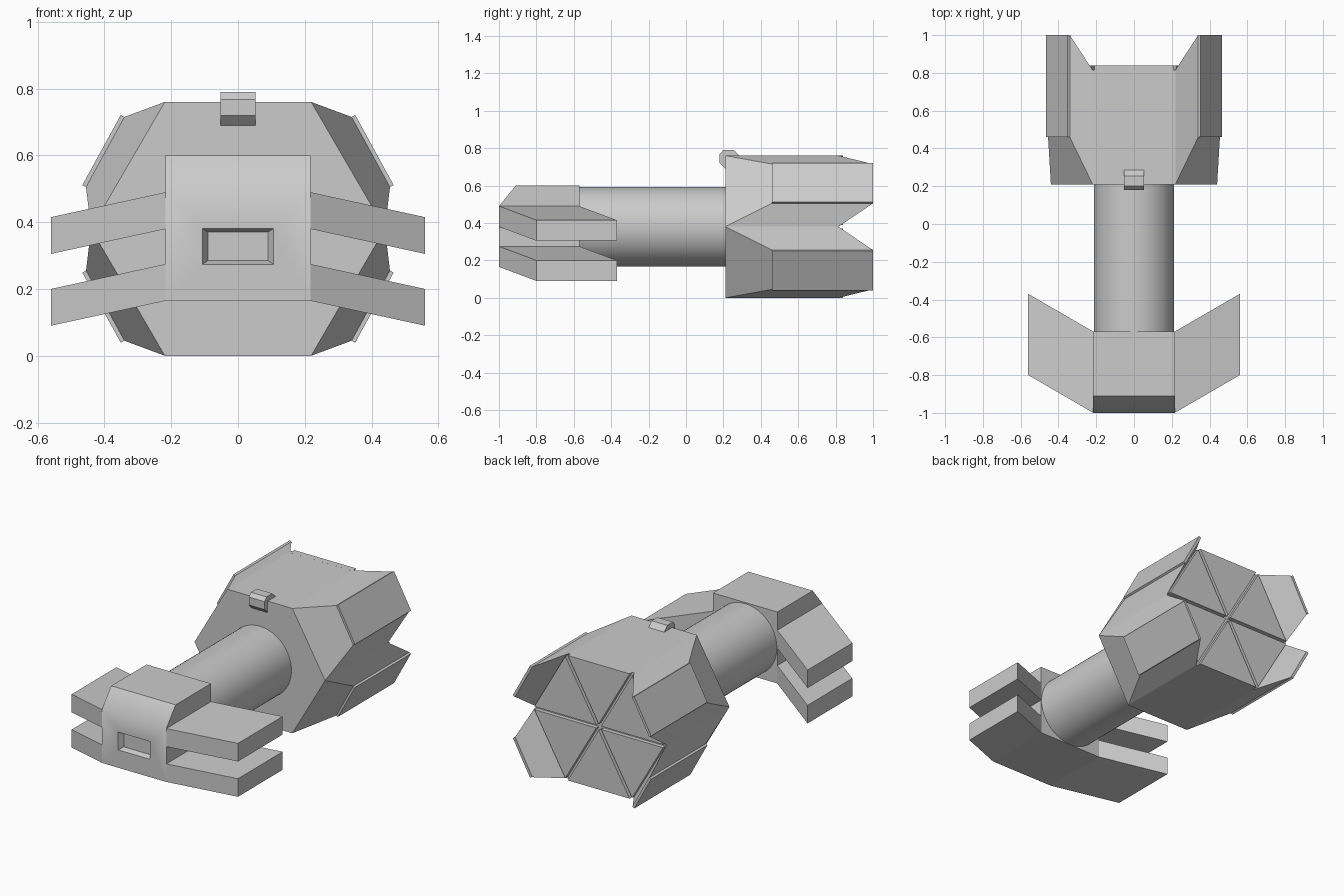
import bpy, bmesh, math

if "Cube" in bpy.data.objects:
    bpy.data.objects.remove(bpy.data.objects["Cube"])

CZ = 0.38  # height of the long axis


def make(name, verts, faces, loc=(0, 0, 0), mirror=None):
    me = bpy.data.meshes.new(name)
    me.from_pydata(verts, [], faces)
    ob = bpy.data.objects.new(name, me)
    bpy.context.collection.objects.link(ob)
    ob.location = loc
    bpy.context.view_layer.objects.active = ob
    if mirror:
        m = ob.modifiers.new("mirror", 'MIRROR')
        m.use_axis = mirror
        m.merge_threshold = 0.0005
        bpy.ops.object.modifier_apply(modifier=m.name)
    bm = bmesh.new()
    bm.from_mesh(ob.data)
    bmesh.ops.recalc_face_normals(bm, faces=bm.faces)
    bm.to_mesh(ob.data)
    bm.free()
    return ob


def loft(name, a, b, loc=(0, 0, 0), mirror=None):
    """Closed solid between two matching rings of points."""
    n = len(a)
    faces = [tuple(range(n)), tuple(range(2 * n - 1, n - 1, -1))]
    faces += [(i, (i + 1) % n, (i + 1) % n + n, i + n) for i in range(n)]
    return make(name, list(a) + list(b), faces, loc, mirror)


def smooth(ob, deg):
    bpy.ops.object.select_all(action='DESELECT')
    ob.select_set(True)
    bpy.context.view_layer.objects.active = ob
    bpy.ops.object.shade_smooth_by_angle(angle=math.radians(deg))


# central tube
bpy.ops.mesh.primitive_cylinder_add(vertices=64, radius=0.213, depth=0.82,
                                    location=(0, -0.18, CZ), rotation=(math.pi / 2, 0, 0))
tube = bpy.context.object
tube.name = "central_tube"
smooth(tube, 30)

# rear engine housing: one quarter, mirrored left-right and up-down
yb = 0.815
quarter = [(0, .21, .38), (.219, .21, .38), (.44, .21, 0), (0, .21, 0),
           (.34, .46, .335), (.455, .46, .125), (.34, 1, .335), (.455, 1, .125),
           (0, yb, .38), (.219, yb, .38), (.44, yb, 0), (0, yb, 0)]
make("engine_housing", quarter,
     [(0, 1, 2, 3), (0, 1, 9, 8), (1, 4, 6, 9), (1, 2, 5, 4),
      (4, 5, 7, 6), (2, 5, 7, 10), (9, 6, 7, 10), (8, 9, 10, 11)],
     (0, 0, CZ), (True, False, True))

# raised armour plates on the four slanted flanks
plate = [(.337, .333), (.452, .123), (.466, .131), (.351, .341)]
loft("flank_plate", [(x, .46, z) for x, z in plate], [(x, 1, z) for x, z in plate],
     (0, 0, CZ), (True, False, True))

# six wedges on the rear face, separated by narrow radial grooves
for i in range(6):
    tri = [(0, 0)] + [(.439 * math.cos(math.radians(60 * k)), .439 * math.sin(math.radians(60 * k)))
                      for k in (i, i + 1)]
    (ax, az), (bx, bz) = tri[1], tri[2]
    t = 0.025
    tri = [((ax + bx) * t, (az + bz) * t),
           (ax + (bx - ax) * t, az + (bz - az) * t),
           (bx + (ax - bx) * t, bz + (az - bz) * t)]
    loft("rear_wedge", [(x, .80, z) for x, z in tri], [(x, .84, z) for x, z in tri], (0, 0, CZ))

# small clip on top of the housing
clip = [(.21, .69), (.18, .72), (.18, .768), (.20, .79), (.255, .79), (.285, .76), (.25, .70)]
loft("top_clip", [(-.053, y, z) for y, z in clip], [(.053, y, z) for y, z in clip])

# front head block
prof = [(-1, .165), (-1, .49), (-.91, .6), (-.57, .6), (-.57, .165)]
head = loft("head_block", [(-.217, y, z) for y, z in prof], [(.217, y, z) for y, z in prof])


# window recess cut into the head front
def rect(w, z0, z1, y):
    return [(-w, y, z0), (w, y, z0), (w, y, z1), (-w, y, z1)]


d = 0.03
cutter = loft("window_cutter", rect(.124, .262, .393, -1 - d), rect(.09, .285, .37, -1 + d))
cutter.hide_render = True
cut = head.modifiers.new("window", 'BOOLEAN')
cut.operation = 'DIFFERENCE'
cut.object = cutter
cut.solver = 'EXACT'
bpy.context.view_layer.objects.active = head
bpy.ops.object.modifier_apply(modifier=cut.name)
bpy.data.objects.remove(cutter)
smooth(head, 42)

# swept, drooping fins: two pairs
for name, z in (("lower_fin", .165), ("upper_fin", .38)):
    h = .11
    inner = [(.215, -1, z), (.215, -.57, z), (.215, -.57, z + h), (.215, -1, z + h)]
    outer = [(.56, y + .2, zz - .075) for _, y, zz in inner]
    loft(name, inner, outer, mirror=(True, False, False))
